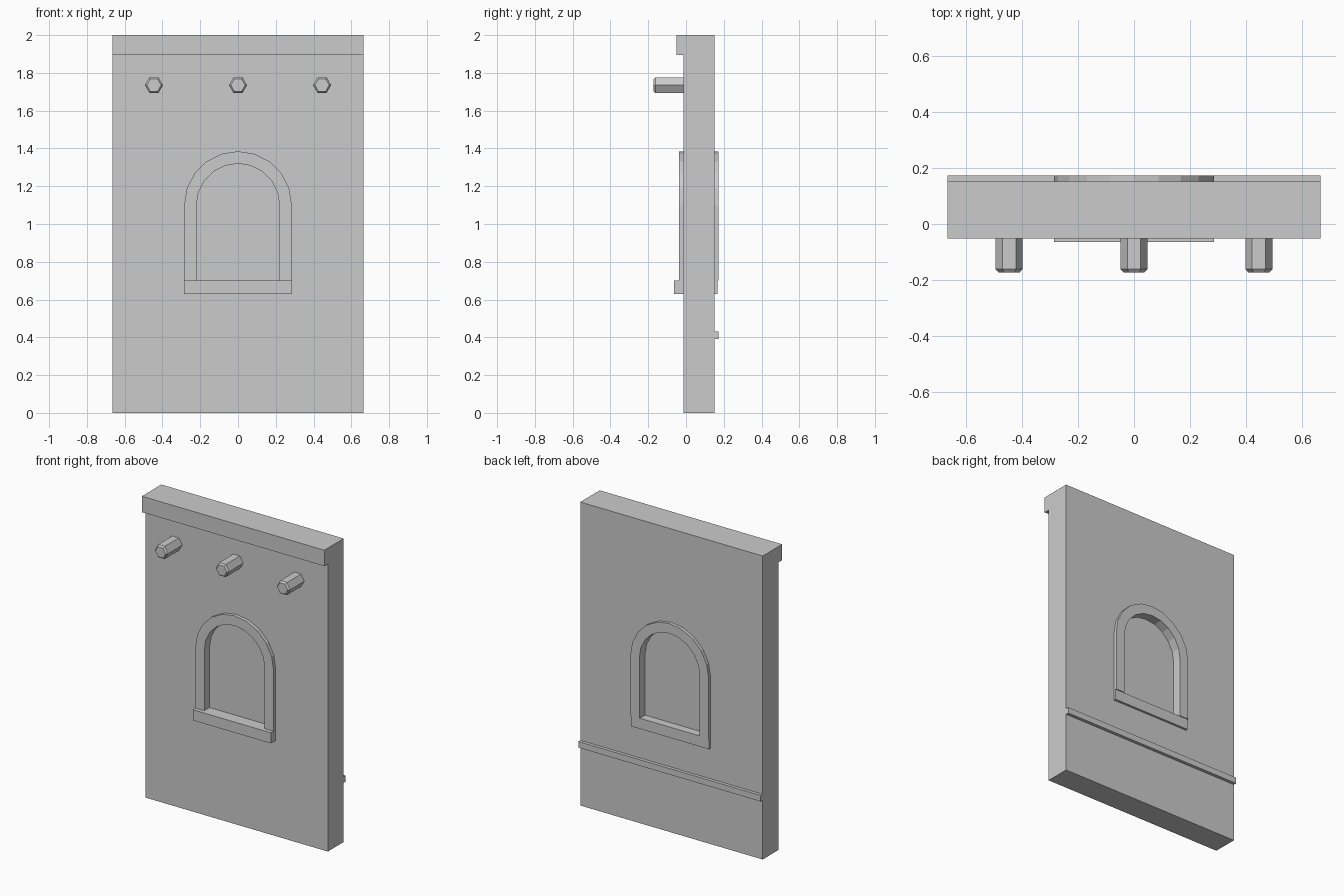
import bpy
from math import cos, sin, pi

if "Cube" in bpy.data.objects:
    bpy.data.objects.remove(bpy.data.objects["Cube"])

stone = bpy.data.materials.new("stone_grey")
stone.use_nodes = True
GREY = (0.6, 0.6, 0.6, 1)
stone.diffuse_color = GREY
stone.node_tree.nodes["Principled BSDF"].inputs["Base Color"].default_value = GREY

HALF_W = 0.665
FRONT, BACK = -0.014, 0.151
SILL_TOP, SPRING = 0.70, 1.10
OUTER, INNER = 0.285, 0.22


def make(name, verts, faces):
    mesh = bpy.data.meshes.new(name)
    mesh.from_pydata(verts, [], faces)
    mesh.materials.append(stone)
    obj = bpy.data.objects.new(name, mesh)
    bpy.context.collection.objects.link(obj)
    return obj


def loft(name, rings):
    """Closed solid through (outline, y) rings running from front to back."""
    n = len(rings[0][0])
    verts = [(x, y, z) for outline, y in rings for x, z in outline]
    faces = [tuple(range(n)), tuple(reversed(range(len(verts) - n, len(verts))))]
    for r in range(len(rings) - 1):
        for i in range(n):
            a, b = r * n + i, r * n + (i + 1) % n
            faces.append((a, a + n, b + n, b))
    return make(name, verts, faces)


def box(name, half_w, y0, y1, z0, z1):
    outline = [(-half_w, z0), (half_w, z0), (half_w, z1), (-half_w, z1)]
    return loft(name, [(outline, y0), (outline, y1)])


def arch(radius, base, steps=10):
    """Round-headed outline, counter-clockwise seen from the front."""
    head = [(radius * cos(pi * i / steps), SPRING + radius * sin(pi * i / steps))
            for i in range(steps + 1)]
    return [(-radius, base), (radius, base)] + head


def hexagon(cx, cz, radius):
    return [(cx + radius * cos(pi * i / 3), cz + radius * sin(pi * i / 3))
            for i in range(6)]


# Wall slab with an arched opening
wall = box("wall", HALF_W, FRONT, BACK, 0, 2)
opening = arch(INNER + 0.03, SILL_TOP - 0.03)
cutter = loft("opening_cutter", [(opening, -0.3), (opening, 0.3)])
cutter.hide_render = True
cutter.hide_viewport = True
cutter.display_type = 'WIRE'
cut = wall.modifiers.new("opening", 'BOOLEAN')
cut.operation = 'DIFFERENCE'
cut.solver = 'EXACT'
cut.object = cutter

# Coping along the top of the front
box("coping", HALF_W, -0.051, FRONT, 1.895, 2)

# Raised rail across the back
box("back_rail", HALF_W, BACK, 0.172, 0.39, 0.43)

# Window surround: an arched band running right through the wall
outer, inner = arch(OUTER, SILL_TOP), arch(INNER, SILL_TOP)
band = outer[1:] + [outer[0]]
hole = inner[1:] + [inner[0]]
n = len(band)
rows = [(band, -0.037), (hole, -0.037), (hole, 0.172), (band, 0.172)]
verts = [(x, y, z) for pts, y in rows for x, z in pts]
faces = []
for r in range(4):
    for i in range(n - 1):
        a, b = r * n + i, ((r + 1) % 4) * n + i
        faces.append((a, a + 1, b + 1, b))
for i in (0, n - 1):
    end = [r * n + i for r in range(4)]
    faces.append(tuple(end if i else reversed(end)))
make("window_surround", verts, faces)

# Blind panel set back in the opening, and the sill
panel = arch(INNER + 0.01, SILL_TOP - 0.02)
loft("window_panel", [(panel, 0.018), (panel, 0.112)])
box("window_sill", OUTER, -0.064, 0.166, 0.63, SILL_TOP)

# Hexagonal beam ends with chamfered tips
for label, x in (("right", -0.445), ("middle", 0), ("left", 0.445)):
    full, tip = hexagon(x, 1.735, 0.048), hexagon(x, 1.735, 0.038)
    loft("beam_end_" + label, [(tip, -0.172), (full, -0.161), (full, FRONT + 0.01)])
